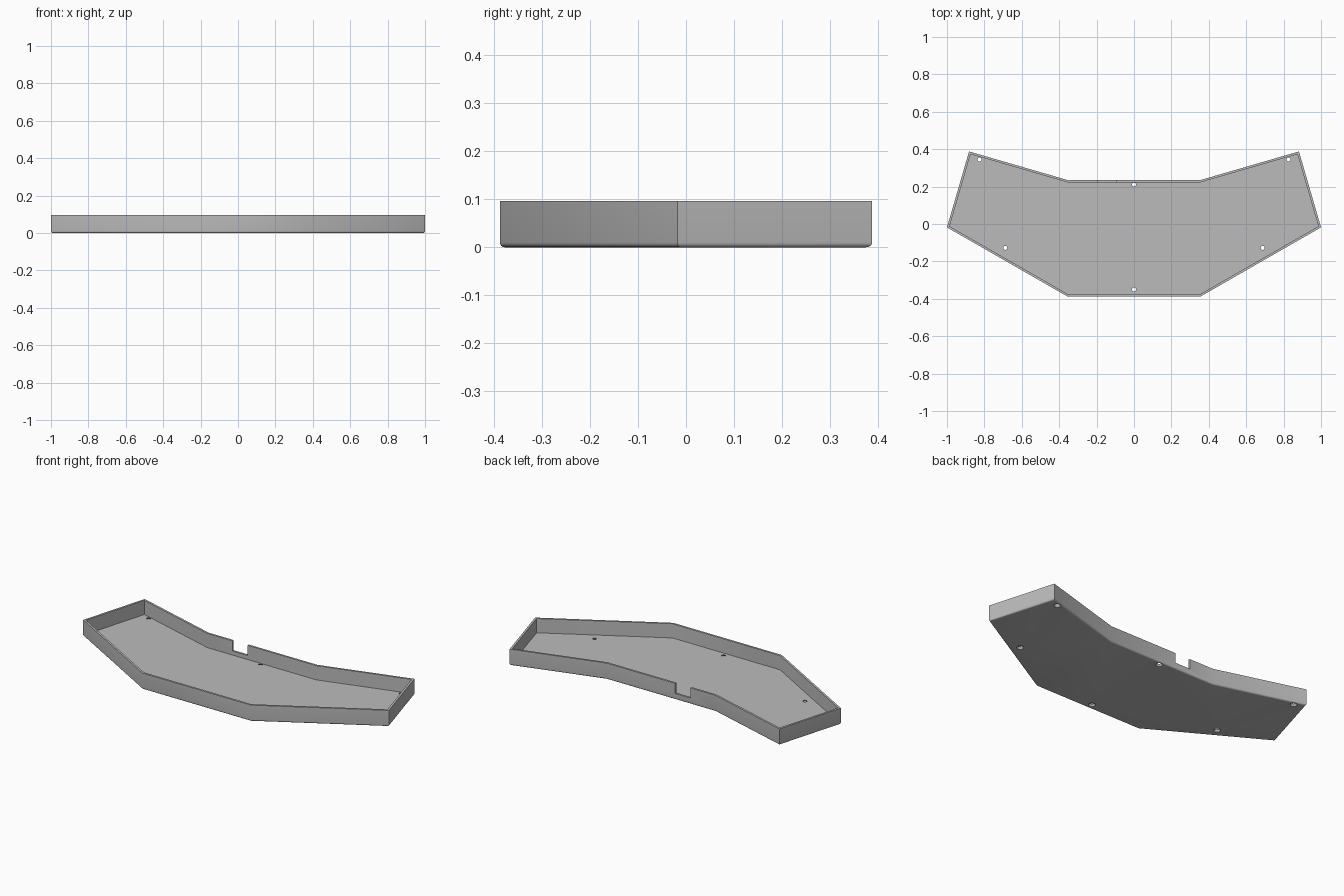
import bpy
import bmesh
import math
from mathutils import Vector

cube = bpy.data.objects.get("Cube")
if cube:
    bpy.data.objects.remove(cube, do_unlink=True)

HEIGHT, FLOOR, WALL, FILLET = 0.096, 0.012, 0.012, 0.01

grey = bpy.data.materials.new("plain grey")
grey.use_nodes = True
grey.diffuse_color = (0.5, 0.5, 0.5, 1)
grey.node_tree.nodes["Principled BSDF"].inputs["Base Color"].default_value = grey.diffuse_color

# Half outline on the +x side, mirrored, counter-clockwise
half = [(0.355, -0.388), (1.0, -0.018), (0.882, 0.388), (0.355, 0.235)]
outline = [Vector(p) for p in half] + [Vector((-x, y)) for x, y in reversed(half)]


def inset(points, dist):
    """Move every edge inwards by dist, with mitred corners."""
    result = []
    for i, p in enumerate(points):
        a = (p - points[i - 1]).normalized()
        b = (points[(i + 1) % len(points)] - p).normalized()
        na, nb = Vector((-a.y, a.x)), Vector((-b.y, b.x))
        result.append(p + (na + nb) * dist / (1 + na.dot(nb)))
    return result


def make_object(name, bm):
    bmesh.ops.recalc_face_normals(bm, faces=bm.faces)
    mesh = bpy.data.meshes.new(name)
    bm.to_mesh(mesh)
    bm.free()
    mesh.materials.append(grey)
    obj = bpy.data.objects.new(name, mesh)
    bpy.context.collection.objects.link(obj)
    return obj


# Tray: (inset, height) profile lofted round the outline
STEPS = 6
profile = []
for k in range(STEPS + 1):
    t = math.pi / 2 * k / STEPS
    profile.append((FILLET * (1 - math.sin(t)), FILLET * (1 - math.cos(t))))
profile += [(0, HEIGHT), (WALL, HEIGHT), (WALL, FLOOR)]

bm = bmesh.new()
rings = [[bm.verts.new((p.x, p.y, z)) for p in inset(outline, d)] for d, z in profile]
for low, high in zip(rings, rings[1:]):
    for i in range(len(low)):
        j = (i + 1) % len(low)
        bm.faces.new((low[i], low[j], high[j], high[i]))
bm.faces.new(rings[0])
bm.faces.new(rings[-1])
tray = make_object("tray", bm)


def cut(target, cutter):
    cutter.hide_render = True
    mod = target.modifiers.new("cut", "BOOLEAN")
    mod.operation = "DIFFERENCE"
    mod.solver = "EXACT"
    mod.object = cutter
    bpy.context.view_layer.objects.active = target
    bpy.ops.object.modifier_apply(modifier=mod.name)
    bpy.data.objects.remove(cutter, do_unlink=True)


# Cable notch in the back wall
bm = bmesh.new()
bmesh.ops.create_cube(bm, size=1)
bmesh.ops.scale(bm, vec=(0.1, 0.06, 0.1), verts=bm.verts)
bmesh.ops.translate(bm, vec=(-0.143, 0.235, 0.086), verts=bm.verts)
cut(tray, make_object("notch_cutter", bm))

# Screw holes, countersunk from below
bm = bmesh.new()
holes = [(0, 0.21), (0, -0.35)]
holes += [(s * x, y) for s in (-1, 1) for x, y in ((0.826, 0.345), (0.688, -0.128))]
for x, y in holes:
    made = bmesh.ops.create_cone(bm, cap_ends=True, segments=24, radius1=0.022,
                                 radius2=0.008, depth=0.02)
    bmesh.ops.translate(bm, vec=(x, y, 0.006), verts=made["verts"])
cut(tray, make_object("hole_cutter", bm))

# Smooth shading with sharp edges kept
bpy.ops.object.select_all(action="DESELECT")
tray.select_set(True)
bpy.context.view_layer.objects.active = tray
bpy.ops.object.shade_smooth_by_angle(angle=math.radians(31))
